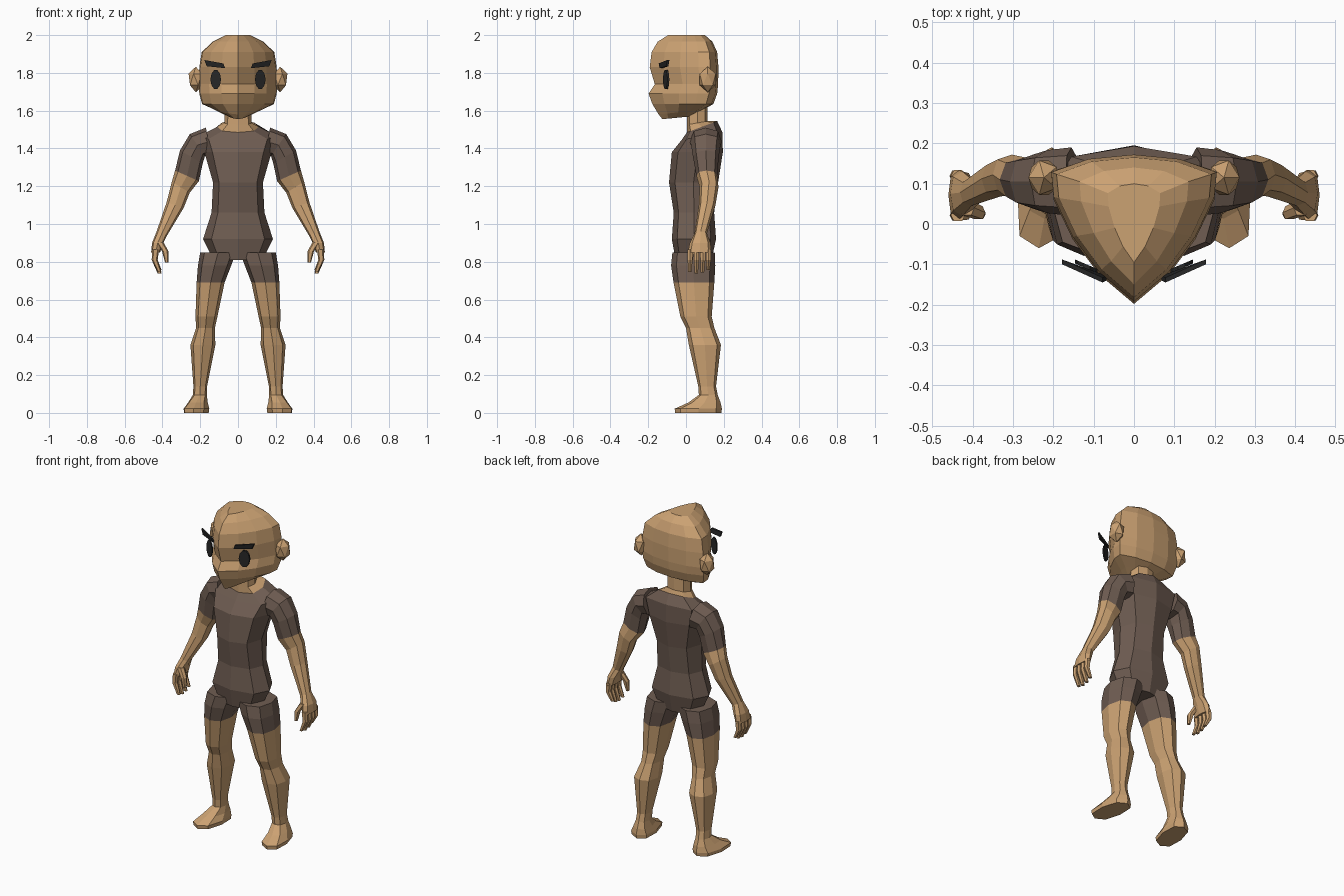
import bpy, bmesh
from math import sin, cos, pi
from mathutils import Vector, Matrix


def material(name, rgb):
    m = bpy.data.materials.new(name)
    m.diffuse_color = (*rgb, 1)
    return m


SKIN = material("skin", (0.60, 0.36, 0.17))
CLOTH = material("cloth", (0.16, 0.11, 0.085))
DARK = material("dark", (0.02, 0.02, 0.02))


def finish(bm, name, mats, mirror=False):
    bmesh.ops.recalc_face_normals(bm, faces=bm.faces)
    me = bpy.data.meshes.new(name)
    bm.to_mesh(me)
    bm.free()
    for m in mats:
        me.materials.append(m)
    ob = bpy.data.objects.new(name, me)
    bpy.context.collection.objects.link(ob)
    if mirror:
        ob.modifiers.new("mirror", 'MIRROR').use_mirror_merge = False
    return ob


def loft(name, rings, mats, mirror=False, switch=99):
    """Skin a list of point rings; bands from index `switch` on use the second material."""
    bm = bmesh.new()
    vs = [[bm.verts.new(p) for p in r] for r in rings]
    n = len(vs[0])
    for k in range(len(vs) - 1):
        for i in range(n):
            j = (i + 1) % n
            f = bm.faces.new((vs[k][i], vs[k][j], vs[k + 1][j], vs[k + 1][i]))
            f.material_index = int(k >= switch)
    bm.faces.new(vs[0])
    bm.faces.new(vs[-1]).material_index = int(len(vs) - 1 > switch)
    return finish(bm, name, mats, mirror)


def ring(x, y, z, rx, ry, tx=0, ty=0, shear=0, n=8, power=0.8):
    """Boxy oval; tx / ty tilt it sideways / backward, shear skews x along y."""
    pts = []
    for i in range(n):
        c, s = cos(2 * pi * i / n), sin(2 * pi * i / n)
        c, s = [0 if abs(v) < 1e-6 else abs(v) ** power * (1 if v > 0 else -1) for v in (c, s)]
        pts.append((x + rx * c + shear * s, y + ry * s, z + tx * c + ty * s))
    return pts


# torso with neck
loft("torso", [
    ring(0, .040, .81, .13, .095),
    ring(0, .042, .92, .185, .117),
    ring(0, .042, 1.06, .14, .107),
    ring(0, .040, 1.22, .132, .130),
    ring(0, .060, 1.38, .178, .135),
    ring(0, .085, 1.465, .205, .108, ty=.02),
    ring(0, .085, 1.515, .11, .080, ty=.03),
    ring(0, .060, 1.535, .072, .055, ty=.01),
    ring(0, .060, 1.67, .07, .055)], [CLOTH, SKIN], switch=6)

# legs with feet
loft("leg", [
    ring(.105, .040, .85, .095, .112),
    ring(.124, .038, .78, .088, .117),
    ring(.145, .042, .69, .074, .108),
    ring(.167, .053, .51, .058, .083),
    ring(.172, .075, .45, .050, .075),
    ring(.186, .100, .36, .066, .085),
    ring(.200, .112, .14, .036, .047),
    ring(.202, .118, .095, .037, .050),
    ring(.212, .098, .055, .052, .085, shear=-.010),
    ring(.220, .065, .022, .068, .125, shear=-.016),
    ring(.220, .065, 0, .065, .122, shear=-.016)], [CLOTH, SKIN], True, 2)

# arms with sleeve, palm
loft("arm", [
    ring(.155, .105, 1.435, .015, .085, tx=.075),
    ring(.215, .105, 1.418, .040, .078, tx=.058),
    ring(.247, .105, 1.355, .060, .068, tx=.035),
    ring(.270, .110, 1.255, .063, .055, tx=.028),
    ring(.303, .122, 1.195, .047, .050, tx=.030),
    ring(.333, .112, 1.10, .045, .044, tx=.015),
    ring(.403, .078, .95, .028, .033, tx=.010),
    ring(.425, .075, .90, .030, .055),
    ring(.436, .072, .85, .024, .062)], [CLOTH, SKIN], True, 3)

# fingers
for i, y in enumerate((.022, .056, .089, .119)):
    drop = (.745, .737, .742, .757)[i]
    loft("finger", [
        ring(.436, y, .865, .018, .016, n=6),
        ring(.441, y, .81, .016, .015, n=6),
        ring(.415, y - .002, drop, .010, .010, n=6)], [SKIN], True)
loft("thumb", [
    ring(.415, .040, .905, .020, .020, n=6),
    ring(.385, .028, .855, .017, .018, n=6),
    ring(.377, .024, .795, .009, .010, n=6)], [SKIN], True)

# head: wedge-shaped plan, pointed at the face
HALF = [(0, 0), (.42, .2), (.74, .44), (.97, .71), (1, .88), (.55, .97), (0, 1)]
PLAN = HALF + [(-x, t) for x, t in HALF[-2:0:-1]]


def head_ring(z, w, front, back, lift=0):
    return [(x * w, front + t * (back - front), z + lift * t) for x, t in PLAN]


loft("head", [
    head_ring(1.555, .045, -.125, .03, .015),
    head_ring(1.58, .115, -.145, .09, .025),
    head_ring(1.635, .190, -.178, .145),
    head_ring(1.69, .205, -.198, .165),
    head_ring(1.74, .206, -.165, .17),
    head_ring(1.83, .205, -.192, .172),
    head_ring(1.91, .192, -.182, .165),
    head_ring(1.965, .135, -.150, .14),
    head_ring(2.0, .065, -.095, .10)], [SKIN])

# ears
bm = bmesh.new()
bmesh.ops.create_icosphere(bm, subdivisions=1, radius=1, matrix=Matrix.Translation(
    (.223, .115, 1.765)) @ Matrix.Diagonal((.043, .05, .068, 1)))
finish(bm, "ear", [SKIN], True)

# eyes: thin discs standing just off the face
loft("eye", [[(.118 + .028 * cos(a), y + .012 * cos(a), 1.765 + .052 * sin(a))
              for a in [2 * pi * i / 10 for i in range(10)]] for y in (-.11, -.10)],
     [DARK], True)

# eyebrows: thin slanted strips
BROW = [(.068, -.14, 1.825), (.165, -.105, 1.835), (.178, -.10, 1.868), (.078, -.145, 1.85)]
loft("eyebrow", [BROW, [(x, y + .012, z) for x, y, z in BROW]], [DARK], True)
